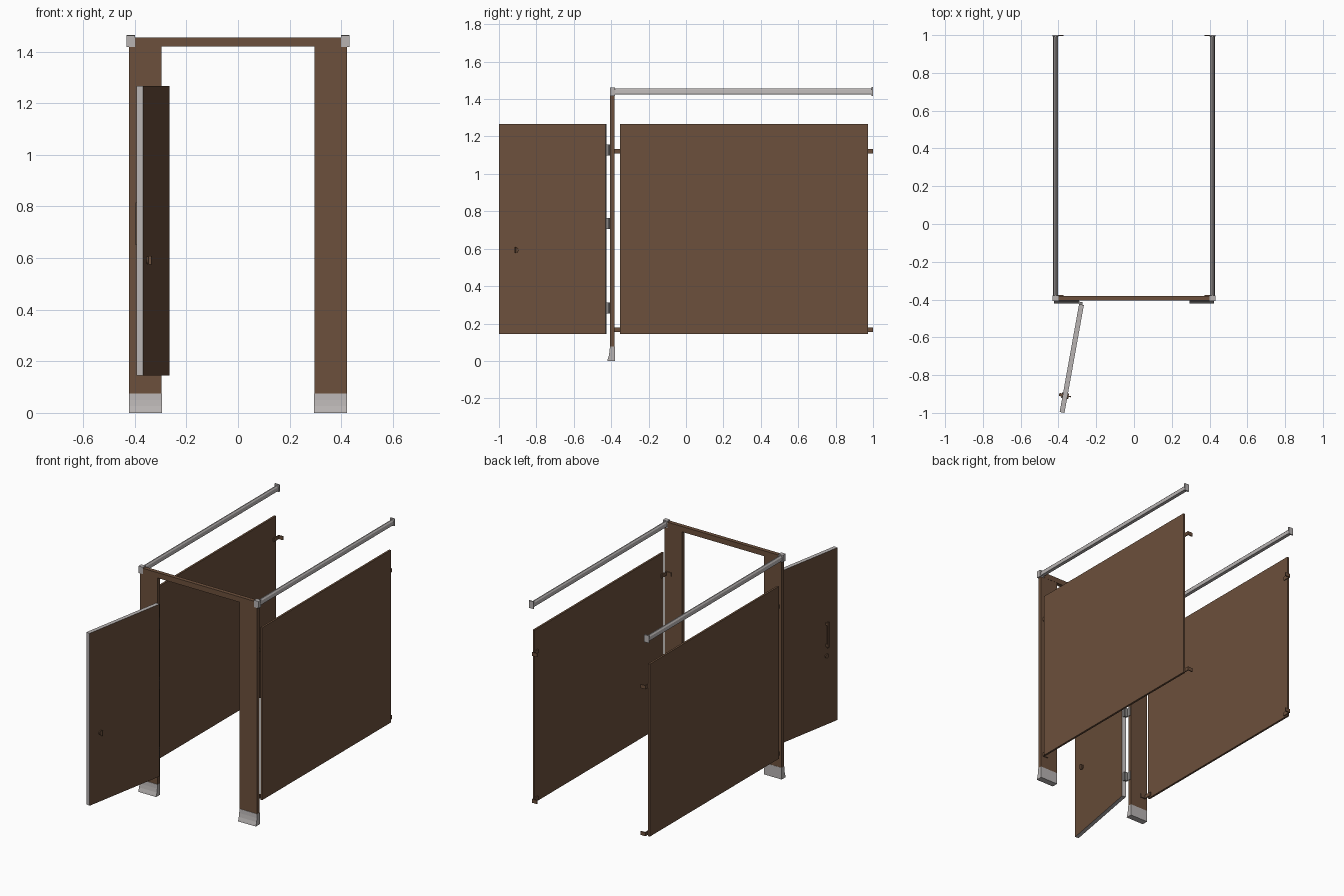
import bpy, bmesh, math
from mathutils import Matrix, Vector

if "Cube" in bpy.data.objects:
    bpy.data.objects.remove(bpy.data.objects["Cube"])


def material(name, rgb):
    m = bpy.data.materials.new(name)
    m.diffuse_color = (*rgb, 1)
    m.use_nodes = True
    m.node_tree.nodes["Principled BSDF"].inputs["Base Color"].default_value = m.diffuse_color
    return m


BROWN = material("brown laminate", (0.15, 0.08, 0.045))
STEEL = material("light steel", (0.48, 0.455, 0.45))
HINGE = material("hinge steel", (0.25, 0.24, 0.235))


def finish(name, bm, *mats):
    bmesh.ops.recalc_face_normals(bm, faces=bm.faces)
    me = bpy.data.meshes.new(name)
    bm.to_mesh(me)
    bm.free()
    for m in mats:
        me.materials.append(m)
    ob = bpy.data.objects.new(name, me)
    bpy.context.collection.objects.link(ob)
    return ob


def add_box(bm, x, y, z):
    mat = Matrix.Translation(((x[0] + x[1]) / 2, (y[0] + y[1]) / 2, (z[0] + z[1]) / 2)) \
        @ Matrix.Diagonal((abs(x[1] - x[0]), abs(y[1] - y[0]), abs(z[1] - z[0]), 1))
    return bmesh.ops.create_cube(bm, size=1, matrix=mat)["verts"]


def box(name, x, y, z, mat):
    bm = bmesh.new()
    add_box(bm, x, y, z)
    return finish(name, bm, mat)


def extrude(name, points, vec, mat):
    bm = bmesh.new()
    f = bm.faces.new([bm.verts.new(p) for p in points])
    r = bmesh.ops.extrude_face_region(bm, geom=[f])
    bmesh.ops.translate(bm, vec=vec, verts=[v for v in r["geom"] if isinstance(v, bmesh.types.BMVert)])
    return finish(name, bm, mat)


# header joining the two pilasters
box("header", (-0.422, 0.422), (-0.406, -0.38), (1.42, 1.455), BROWN)

for side, s in (("left", -1), ("right", 1)):
    # pilaster and its flared floor shoe
    box(side + "_pilaster", (s * 0.422, s * 0.296), (-0.405, -0.381), (0.07, 1.42), BROWN)
    shoe = [(-0.380, 0), (-0.421, 0), (-0.419, 0.008), (-0.413, 0.026), (-0.409, 0.05),
            (-0.407, 0.076), (-0.380, 0.076)]
    extrude(side + "_shoe", [(s * 0.295, y, z) for y, z in shoe], (s * 0.128, 0, 0), STEEL)

    # side panel
    box(side + "_panel", (s * 0.408, s * 0.421), (-0.353, 0.973), (0.145, 1.267), BROWN)

    # head rail with sloped top, and its wall flange
    rail = [(0.404, 1.424), (0.426, 1.424), (0.428, 1.432), (0.425, 1.448), (0.418, 1.457),
            (0.412, 1.457), (0.405, 1.448), (0.402, 1.432)]
    extrude(side + "_rail", [(s * x, -0.385, z) for x, z in rail], (0, 1.38, 0), STEEL)
    box(side + "_rail_flange", (s * 0.399, s * 0.432), (0.992, 1.0), (1.417, 1.464), STEEL)
    box(side + "_rail_cap", (s * 0.400, s * 0.432), (-0.407, -0.379), (1.417, 1.462), STEEL)

    # L brackets on the inner face of the panel, at wall and pilaster
    bm = bmesh.new()
    for z in (0.166, 1.122):
        zz = (z - 0.012, z + 0.012)
        for wall, inner, d in ((1.0, 0.945, -1), (-0.381, -0.325, 1)):
            add_box(bm, (s * 0.402, s * 0.408), (wall, inner), zz)
            add_box(bm, (s * 0.372, s * 0.408), (wall, wall + d * 0.006), zz)
    finish(side + "_brackets", bm, BROWN)

# open door: local x = thickness (outside is -), local y = free edge to hinge edge
PLACE = Matrix.Translation((-0.368, -1.0, 0)) @ Matrix.Rotation(math.radians(-10.2), 4, "Z")
bm = bmesh.new()
add_box(bm, (-0.026, 0), (0, 0.58), (0.145, 1.267))
for f in bm.faces:
    f.material_index = 0 if abs(f.normal.x) > 0.9 else 1
finish("door", bm, BROWN, STEEL).matrix_world = PLACE

# pull handle on the outside face
bm = bmesh.new()
add_box(bm, (-0.045, -0.038), (0.083, 0.099), (0.65, 0.815))
for z in (0.655, 0.795):
    add_box(bm, (-0.040, -0.026), (0.083, 0.099), (z, z + 0.015))
finish("pull_handle", bm, BROWN).matrix_world = PLACE

# latch: a turn knob inside and a small disc outside
bm = bmesh.new()
turn = Matrix.Rotation(math.pi / 2, 4, "Y")
for x, r, depth in ((0.003, 0.015, 0.006), (-0.029, 0.014, 0.006)):
    bmesh.ops.create_cone(bm, cap_ends=True, segments=20, radius1=r, radius2=r, depth=depth,
                          matrix=Matrix.Translation((x, 0.09, 0.592)) @ turn)
add_box(bm, (0.005, 0.018), (0.087, 0.093), (0.576, 0.608))
finish("latch", bm, BROWN).matrix_world = PLACE

# hinges: knuckle with a leaf to the door and a leaf to the pilaster
bm = bmesh.new()
for z in (0.283, 0.735, 1.127):
    zz = (z - 0.029, z + 0.029)
    bmesh.ops.create_cone(bm, cap_ends=True, segments=12, radius1=0.007, radius2=0.007, depth=0.058,
                          matrix=Matrix.Translation((-0.290, -0.416, z)))
    add_box(bm, (-0.296, -0.292), (-0.416, -0.384), zz)
    add_box(bm, (-0.290, -0.272), (-0.432, -0.414), zz)
finish("hinges", bm, HINGE)
